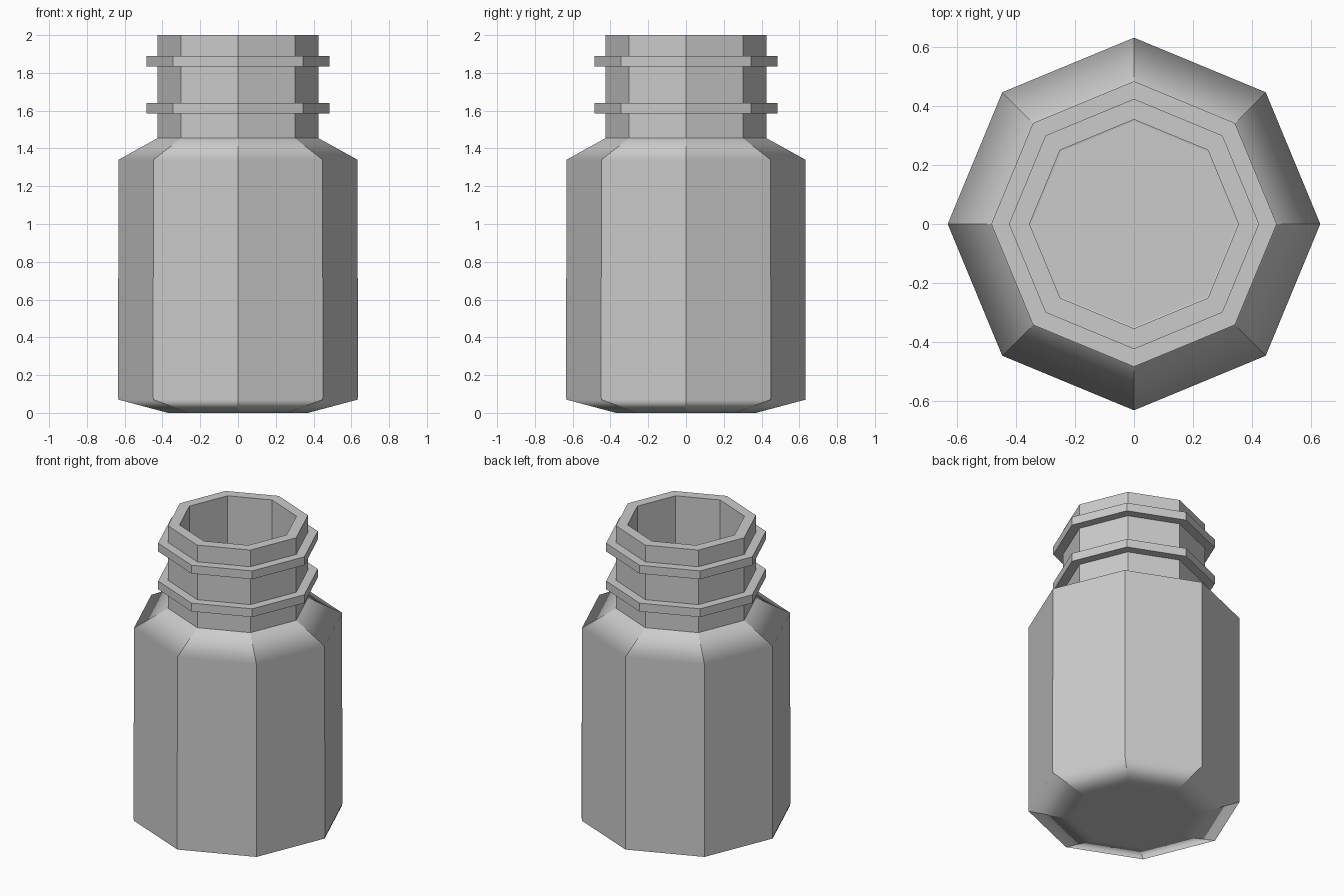
import bpy, bmesh
from math import cos, sin, pi

if "Cube" in bpy.data.objects:
    bpy.data.objects.remove(bpy.data.objects["Cube"])


def lathe(name, profile, closed=False, start=0, faces=8, soft=()):
    """Spin (r, z) points into an octagonal shell; rings listed in soft stay smooth."""
    bm = bmesh.new()
    full = faces == 8
    cols = 8 if full else faces + 1
    rings = []
    for r, z in profile:
        rings.append([bm.verts.new((r * cos((start + k) * pi / 4),
                                    r * sin((start + k) * pi / 4), z))
                      for k in range(cols)])
    n = len(rings)
    for i in range(n if closed else n - 1):
        a, b = rings[i], rings[(i + 1) % n]
        for k in range(faces):
            j = (k + 1) % cols
            bm.faces.new((a[k], a[j], b[j], b[k]))
    if full and not closed:
        bm.faces.new(rings[0][::-1])
        bm.faces.new(rings[-1])
    if full:
        bmesh.ops.recalc_face_normals(bm, faces=bm.faces)
    soft_verts = [set(rings[i]) for i in soft]
    for e in bm.edges:
        e.smooth = any(e.verts[0] in s and e.verts[1] in s for s in soft_verts)
    for f in bm.faces:
        f.smooth = True
    mesh = bpy.data.meshes.new(name)
    bm.to_mesh(mesh)
    bm.free()
    ob = bpy.data.objects.new(name, mesh)
    bpy.context.collection.objects.link(ob)
    mod = ob.modifiers.new("weighted_normals", 'WEIGHTED_NORMAL')
    mod.keep_sharp = True
    mod.weight = 100
    return ob


# Hollow bottle: base, wall, shoulder, neck, then back down the inside
lathe("bottle", [
    (0.37, 0), (0.633, 0.07), (0.633, 1.34), (0.425, 1.455),
    (0.425, 2.0), (0.355, 2.0),
    (0.355, 1.42), (0.57, 1.30), (0.57, 0.11), (0.35, 0.06),
], soft=(0, 1, 2))

# Two collars around the neck
for name, z in (("lower_neck_ring", 1.585), ("upper_neck_ring", 1.835)):
    lathe(name, [(0.41, z), (0.485, z), (0.485, z + 0.055), (0.41, z + 0.055)],
          closed=True)

# Paler label wrapped over five faces of the wall
label = lathe("label", [(0.635, 0.08), (0.635, 0.715)], start=4, faces=5)
mat = bpy.data.materials.new("label_grey")
mat.diffuse_color = (0.8, 0.8, 0.8, 1)
mat.use_nodes = True
mat.node_tree.nodes["Principled BSDF"].inputs["Base Color"].default_value = mat.diffuse_color
label.data.materials.append(mat)
